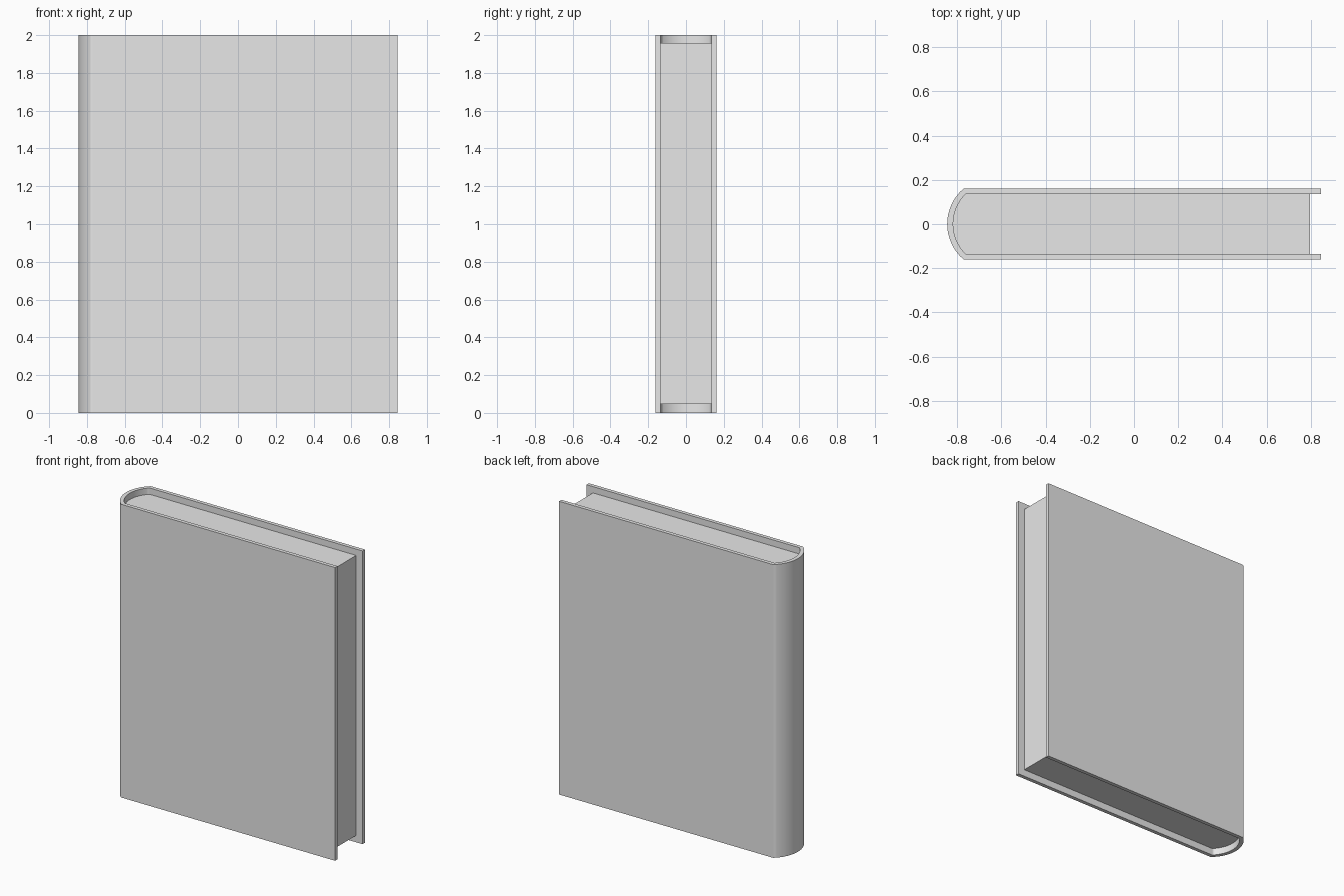
import bpy
import bmesh
import math

cube = bpy.data.objects.get("Cube")
if cube:
    bpy.data.objects.remove(cube, do_unlink=True)

HEIGHT = 2.0
HALF_T, INNER_T = 0.161, 0.135      # outer and inner half thickness
SPINE_X, FORE_X = -0.845, 0.845     # spine crown and cover edge

grey = bpy.data.materials.new("plain grey")
grey.use_nodes = True
grey.diffuse_color = (0.8, 0.8, 0.8, 1)
grey.node_tree.nodes["Principled BSDF"].inputs["Base Color"].default_value = (0.8, 0.8, 0.8, 1)


def spine_arc(crown_x, edge_x, half, steps=16):
    """Shallow circular arc from the front edge (-y) round to the back (+y)."""
    sag = edge_x - crown_x
    radius = (half ** 2 + sag ** 2) / (2 * sag)
    limit = math.asin(half / radius)
    angles = [limit * (2 * i / steps - 1) for i in range(steps + 1)]
    return [(crown_x + radius * (1 - math.cos(a)), radius * math.sin(a)) for a in angles]


def extrude_profile(name, outline, z0, z1):
    """Raise a closed plan outline into a solid, smooth round the spine only."""
    bm = bmesh.new()
    base = bm.faces.new([bm.verts.new((x, y, z0)) for x, y in outline])
    raised = bmesh.ops.extrude_face_region(bm, geom=[base], use_keep_orig=True)
    top = [v for v in raised["geom"] if isinstance(v, bmesh.types.BMVert)]
    bmesh.ops.translate(bm, verts=top, vec=(0, 0, z1 - z0))
    bmesh.ops.recalc_face_normals(bm, faces=bm.faces)
    mesh = bpy.data.meshes.new(name)
    bm.to_mesh(mesh)
    bm.free()
    mesh.materials.append(grey)
    obj = bpy.data.objects.new(name, mesh)
    bpy.context.collection.objects.link(obj)
    bpy.ops.object.select_all(action='DESELECT')
    obj.select_set(True)
    bpy.context.view_layer.objects.active = obj
    bpy.ops.object.shade_smooth_by_angle(angle=math.radians(50))
    # Keeps the broad boards flat where they meet the rounded spine
    flat = obj.modifiers.new("flat_boards", 'WEIGHTED_NORMAL')
    flat.weight = 100
    flat.keep_sharp = True
    return obj


outer = spine_arc(SPINE_X, -0.77, HALF_T)
inner = spine_arc(SPINE_X + 0.027, -0.762, INNER_T)

# Cover: two boards and the rounded spine in one wrap
cover = outer + [(FORE_X, HALF_T), (FORE_X, INNER_T)]
cover += inner[::-1] + [(FORE_X, -INNER_T), (FORE_X, -HALF_T)]
extrude_profile("cover", cover, 0, HEIGHT)

# Page block, set in from the cover at the head, tail and fore edge
extrude_profile("page_block", inner + [(0.797, INNER_T), (0.797, -INNER_T)], 0.047, 1.957)
